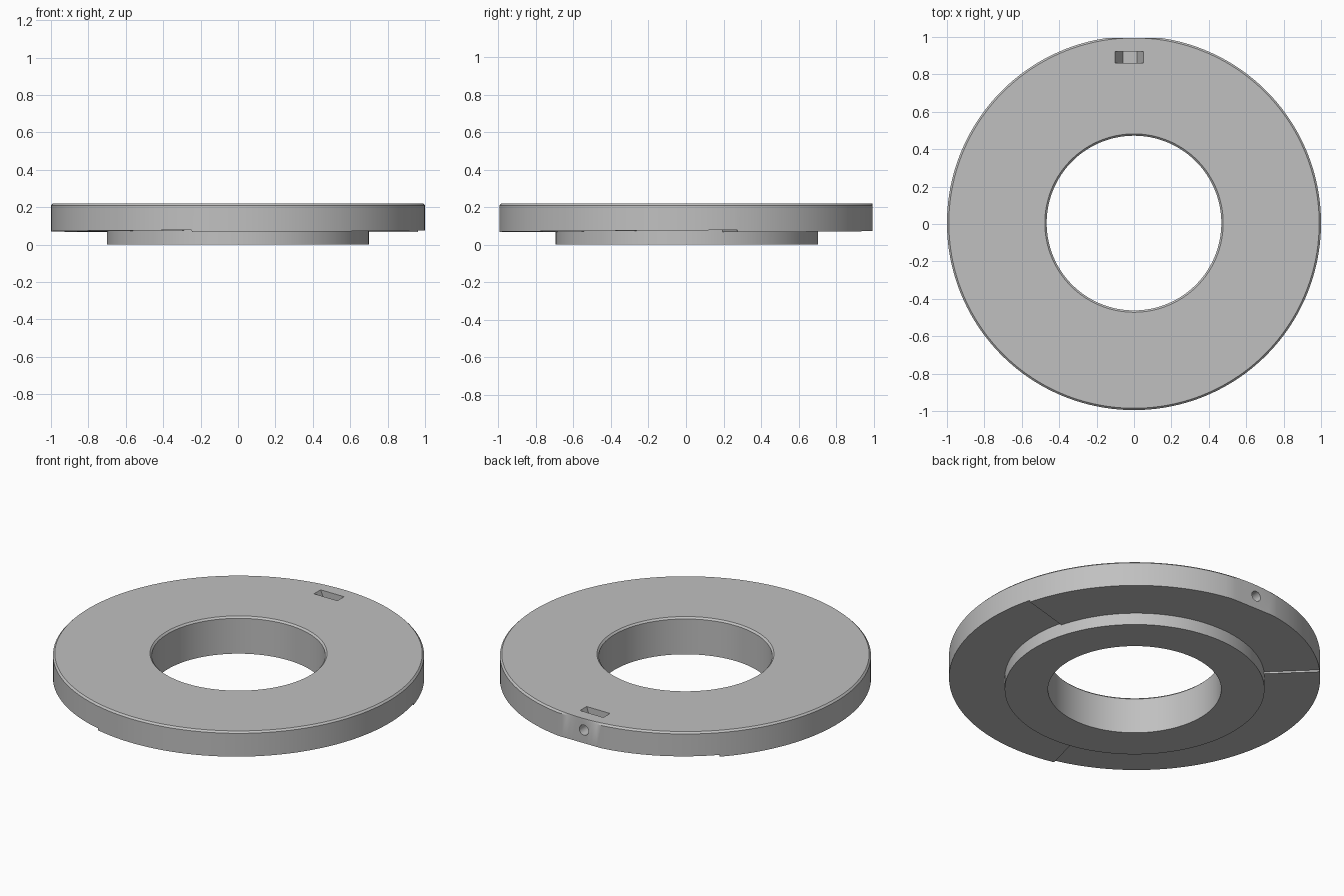
import bpy, bmesh, math

if "Cube" in bpy.data.objects:
    bpy.data.objects.remove(bpy.data.objects["Cube"], do_unlink=True)

grey = bpy.data.materials.new("light_grey")
grey.use_nodes = True
grey.diffuse_color = (0.53, 0.53, 0.53, 1)
grey.node_tree.nodes["Principled BSDF"].inputs["Base Color"].default_value = grey.diffuse_color

CY = 0.005            # ring centre, offset by the flat at the back
FLAT = 0.99           # distance from the ring centre to the flat
HOLE, HUB, RIM, TOP, CHAMFER = 0.467, 0.70, 1.0, 0.22, 0.01
RAMP_LOW, RAMP_HIGH = 0.067, 0.078
FIRST_STEP, SECTORS, SEGMENTS = 15.7, 3, 64


def make_object(name, bm):
    bmesh.ops.recalc_face_normals(bm, faces=bm.faces)
    mesh = bpy.data.meshes.new(name)
    bm.to_mesh(mesh)
    bm.free()
    mesh.materials.append(grey)
    obj = bpy.data.objects.new(name, mesh)
    bpy.context.collection.objects.link(obj)
    return obj


def skin(bm, loops, closed):
    """Join matching vertex loops with quads."""
    pairs = list(zip(loops, loops[1:]))
    if closed:
        pairs.append((loops[-1], loops[0]))
    for a, b in pairs:
        for i in range(len(a)):
            j = (i + 1) % len(a)
            bm.faces.new((a[i], a[j], b[j], b[i]))


# Flanged ring: the underside of the flange is three shallow ramps with steps
bm = bmesh.new()
loops = []
span = 360 / SECTORS
for sector in range(SECTORS):
    for k in range(SEGMENTS + 1):
        t = k / SEGMENTS
        angle = math.radians(FIRST_STEP + sector * span + t * (span - 0.03))
        under = RAMP_LOW + t * (RAMP_HIGH - RAMP_LOW)
        profile = [(HOLE, 0), (HUB, 0), (HUB, under), (RIM, under),
                   (RIM, TOP - CHAMFER), (RIM - CHAMFER, TOP),
                   (HOLE + CHAMFER, TOP), (HOLE, TOP - CHAMFER)]
        loops.append([bm.verts.new((r * math.cos(angle),
                                    min(r * math.sin(angle), FLAT) + CY, z))
                      for r, z in profile])
skin(bm, loops, True)
ring = make_object("flanged_ring", bm)

# Slot cutter: pocket with sloping ends
bm = bmesh.new()
slot = []
for x0, x1, z in ((-0.06, 0.015, 0.12), (-0.102, 0.052, TOP), (-0.102, 0.052, TOP + 0.1)):
    slot.append([bm.verts.new(p) for p in ((x0, 0.86, z), (x1, 0.86, z),
                                           (x1, 0.922, z), (x0, 0.922, z))])
skin(bm, slot, False)
bm.faces.new(slot[0])
bm.faces.new(slot[-1])
slot_cutter = make_object("slot_cutter", bm)

# Drilled hole cutter: from the back flat into the slot
bm = bmesh.new()
ends = [[bm.verts.new((-0.025 + 0.03 * math.cos(a), y, 0.152 + 0.03 * math.sin(a)))
         for a in (math.tau * i / 32 for i in range(32))] for y in (0.89, 1.1)]
skin(bm, ends, False)
for end in ends:
    bm.faces.new(end)
hole_cutter = make_object("hole_cutter", bm)

# Cut the pocket and hole, then discard the cutters
bpy.ops.object.select_all(action='DESELECT')
ring.select_set(True)
bpy.context.view_layer.objects.active = ring
for cutter in (slot_cutter, hole_cutter):
    cutter.hide_render = True
    mod = ring.modifiers.new("cut", 'BOOLEAN')
    mod.operation = 'DIFFERENCE'
    mod.solver = 'EXACT'
    mod.object = cutter
    bpy.ops.object.modifier_apply(modifier=mod.name)
    bpy.data.objects.remove(cutter, do_unlink=True)

bpy.ops.object.shade_smooth_by_angle(angle=math.radians(25))
